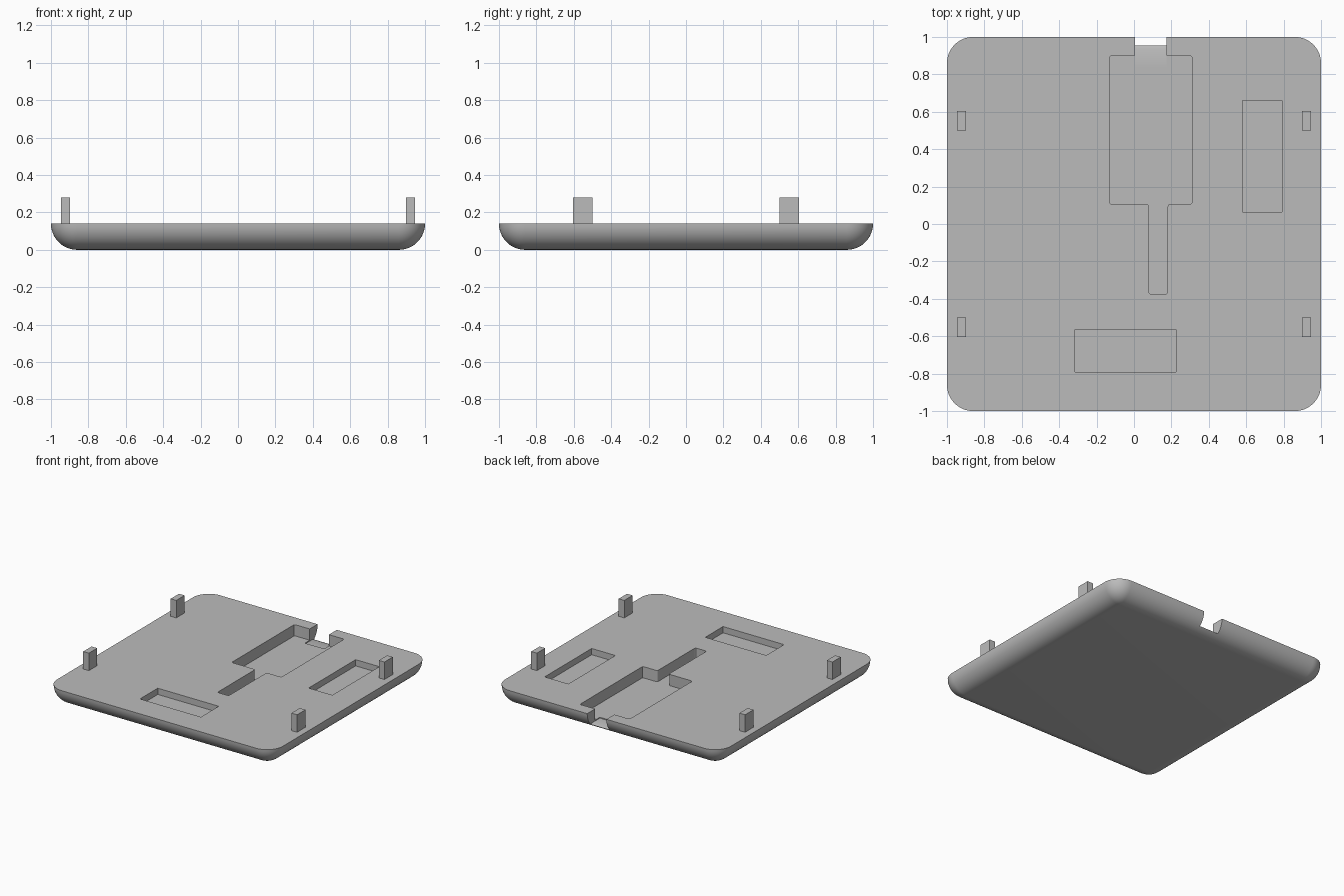
import bpy, bmesh
from math import sin, cos, pi
from mathutils import Vector

cube = bpy.data.objects.get("Cube")
if cube:
    bpy.data.objects.remove(cube, do_unlink=True)

R = 0.14          # edge rounding and plate height
STEPS = 12        # segments per quarter round

grey = bpy.data.materials.new("plain grey")
grey.use_nodes = True
colour = (0.5, 0.5, 0.5, 1)
grey.diffuse_color = colour
grey.node_tree.nodes["Principled BSDF"].inputs["Base Color"].default_value = colour


def finish(bm, name):
    bmesh.ops.recalc_face_normals(bm, faces=bm.faces)
    mesh = bpy.data.meshes.new(name)
    bm.to_mesh(mesh)
    bm.free()
    mesh.materials.append(grey)
    obj = bpy.data.objects.new(name, mesh)
    bpy.context.collection.objects.link(obj)
    return obj


def prism(name, outline, sweep, rounding=0):
    """Extrude a closed outline along sweep, optionally rounding its long edges."""
    bm = bmesh.new()
    face = bm.faces.new([bm.verts.new(p) for p in outline])
    out = bmesh.ops.extrude_face_region(bm, geom=[face], use_keep_orig=True)
    moved = [v for v in out["geom"] if isinstance(v, bmesh.types.BMVert)]
    bmesh.ops.translate(bm, verts=moved, vec=sweep)
    if rounding:
        axis = Vector(sweep).normalized()
        long_edges = [e for e in bm.edges
                      if abs((e.verts[0].co - e.verts[1].co).normalized().dot(axis)) > 0.99]
        bmesh.ops.bevel(bm, geom=long_edges, offset=rounding, segments=3,
                        profile=0.5, affect='EDGES')
    return finish(bm, name)


def block(name, x0, x1, y0, y1, z0, z1):
    return prism(name, [(x0, y0, z0), (x1, y0, z0), (x1, y1, z0), (x0, y1, z0)],
                 (0, 0, z1 - z0))


# Plate: rounded square whose sides curve under to a flat bottom
bm = bmesh.new()
rings = []
for i in range(STEPS + 1):
    tilt = i / STEPS * pi / 2
    radius, z = R * sin(tilt), R * (1 - cos(tilt))
    ring = []
    for corner, (sx, sy) in enumerate([(1, 1), (-1, 1), (-1, -1), (1, -1)]):
        for k in range(STEPS + 1):
            a = (corner + k / STEPS) * pi / 2
            ring.append(bm.verts.new((sx * (1 - R) + radius * cos(a),
                                      sy * (1 - R) + radius * sin(a), z)))
    rings.append(ring)
for low, high in zip(rings, rings[1:]):
    for j in range(len(low)):
        n = (j + 1) % len(low)
        bm.faces.new([low[j], low[n], high[n], high[j]])
bm.faces.new(rings[-1])
bm.faces.new(rings[0])
bmesh.ops.remove_doubles(bm, verts=bm.verts, dist=0.0001)
plate = finish(bm, "base_plate")

# Cutters: main recess with channel, two shallow recesses, rear cable notch
TOP, FLOOR, SHALLOW = 0.3, 0.05, 0.09
tee = [(-0.13, 0.9), (-0.13, 0.105), (0.08, 0.105), (0.08, -0.375),
       (0.18, -0.375), (0.18, 0.105), (0.31, 0.105), (0.31, 0.9)]
notch = [(0.84, TOP), (0.84, 0.043), (0.935, 0.043), (0.96, 0.033),
         (1.1, 0.033), (1.1, TOP)]
cutters = [
    prism("recess_cutter", [(x, y, FLOOR) for x, y in tee], (0, 0, TOP - FLOOR), 0.012),
    block("side_recess_cutter", 0.58, 0.79, 0.065, 0.66, SHALLOW, TOP),
    block("front_recess_cutter", -0.315, 0.225, -0.79, -0.565, SHALLOW, TOP),
    prism("notch_cutter", [(0.005, y, z) for y, z in notch], (0.17, 0, 0)),
]
bpy.context.view_layer.objects.active = plate
for cutter in cutters:
    mod = plate.modifiers.new(cutter.name, 'BOOLEAN')
    mod.operation = 'DIFFERENCE'
    mod.solver = 'EXACT'
    mod.object = cutter
    bpy.ops.object.modifier_apply(modifier=mod.name)
    bpy.data.objects.remove(cutter, do_unlink=True)

bpy.ops.object.select_all(action='DESELECT')
plate.select_set(True)
bpy.ops.object.shade_smooth_by_angle(angle=pi / 6)

# Four upright pegs near the side edges
for side, sx in (("left", 1), ("right", -1)):
    for end, sy in (("front", -1), ("back", 1)):
        xs, ys = sorted((0.897 * sx, 0.947 * sx)), sorted((0.5 * sy, 0.605 * sy))
        block(f"{end}_{side}_peg", *xs, *ys, R - 0.02, 0.28)
